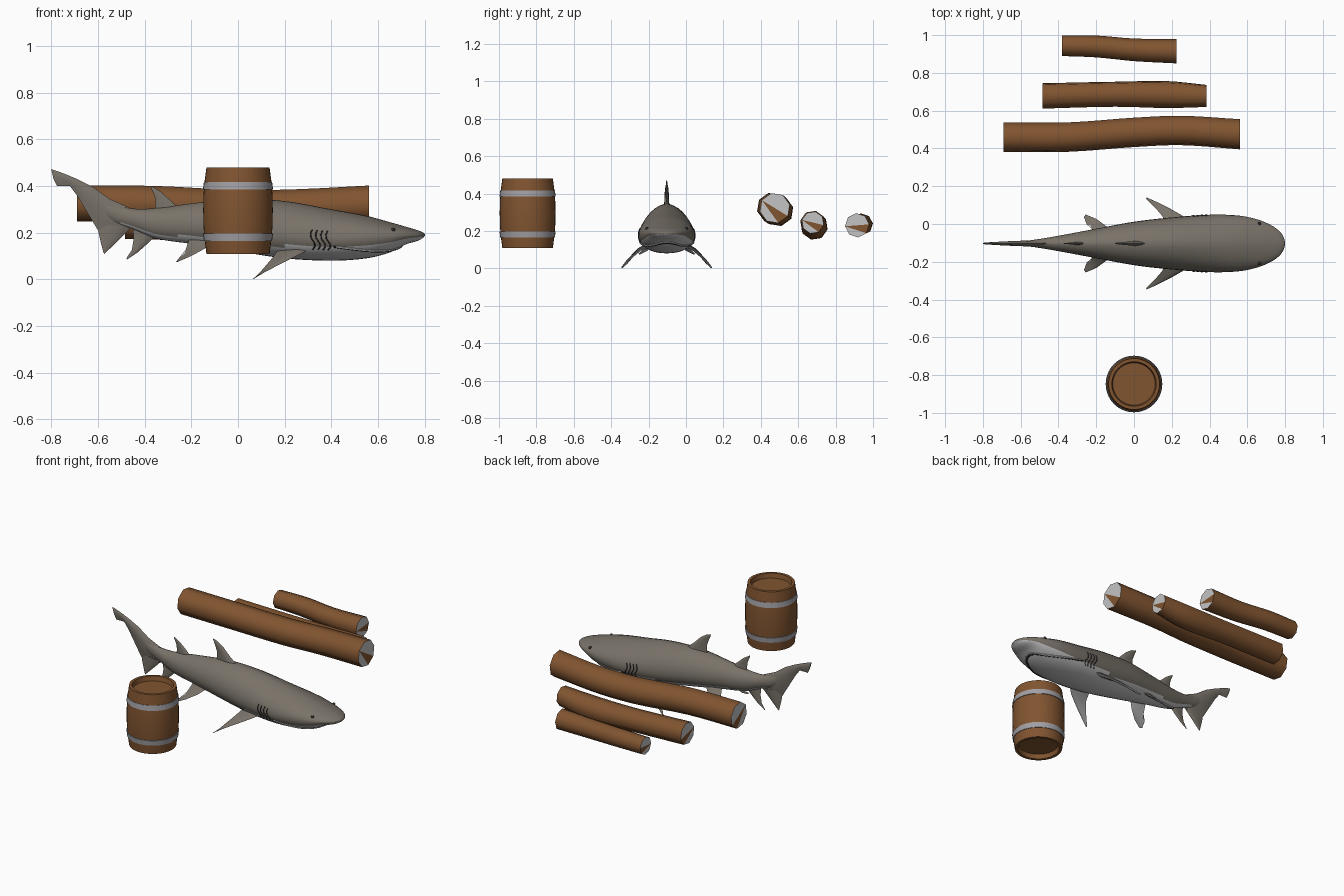
import bpy, bmesh, math
from mathutils import Vector

if "Cube" in bpy.data.objects:
    bpy.data.objects.remove(bpy.data.objects["Cube"])

CY = -0.103  # centre line of the shark


def material(name, rgb):
    m = bpy.data.materials.new(name)
    m.diffuse_color = (*rgb, 1)
    m.use_nodes = True
    m.node_tree.nodes["Principled BSDF"].inputs["Base Color"].default_value = m.diffuse_color
    return m


SKIN = material("grey skin", (0.19, 0.168, 0.14))
PALE = material("pale grey", (0.55, 0.55, 0.55))
DARK = material("dark slit", (0.03, 0.025, 0.025))
WOOD = material("brown wood", (0.22, 0.09, 0.03))
METAL = material("hoop metal", (0.36, 0.35, 0.37))


def finish(name, bm, mats, rule=None, angle=40):
    bmesh.ops.recalc_face_normals(bm, faces=bm.faces)
    bm.normal_update()
    if rule:
        for f in bm.faces:
            f.material_index = rule(f)
    me = bpy.data.meshes.new(name)
    bm.to_mesh(me)
    bm.free()
    ob = bpy.data.objects.new(name, me)
    bpy.context.collection.objects.link(ob)
    for m in mats:
        me.materials.append(m)
    bpy.ops.object.select_all(action='DESELECT')
    ob.select_set(True)
    bpy.context.view_layer.objects.active = ob
    bpy.ops.object.shade_smooth_by_angle(angle=math.radians(angle))
    return ob


def hermite(tab, x):
    """Smooth interpolation of table rows, keyed by their first column."""
    n = len(tab)
    i = max(k for k in range(n - 1) if k == 0 or tab[k][0] <= x)

    def slope(k, c):
        a, b = tab[max(k - 1, 0)], tab[min(k + 1, n - 1)]
        return (b[c] - a[c]) / (b[0] - a[0])
    h = tab[i + 1][0] - tab[i][0]
    t = (x - tab[i][0]) / h
    out = []
    for c in range(1, len(tab[0])):
        out.append((2*t**3 - 3*t*t + 1) * tab[i][c] + (t**3 - 2*t*t + t) * h * slope(i, c)
                   + (3*t*t - 2*t**3) * tab[i + 1][c] + (t**3 - t*t) * h * slope(i + 1, c))
    return out


def samples(tab, k):
    xs = [a[0] + (b[0] - a[0]) * j / k for a, b in zip(tab, tab[1:]) for j in range(k)]
    return xs + [tab[-1][0]]


def loft(rings, caps=True):
    bm = bmesh.new()
    vs = [[bm.verts.new(p) for p in r] for r in rings]
    n = len(rings[0])
    for a, b in zip(vs, vs[1:]):
        for i in range(n):
            j = (i + 1) % n
            bm.faces.new((a[i], a[j], b[j], b[i]))
    if caps:
        bm.faces.new(vs[0])
        bm.faces.new(vs[-1])
    return bm


# shark body: x, top, bottom, half width, height of widest point
BODY = [(-.64, .36, .32, .006, .34), (-.54, .325, .25, .018, .285),
        (-.45, .303, .215, .032, .26), (-.35, .305, .175, .05, .24),
        (-.2, .325, .152, .078, .23), (0, .345, .12, .115, .215),
        (.2, .335, .09, .138, .19), (.4, .30, .08, .152, .175),
        (.55, .272, .09, .148, .18), (.65, .245, .115, .128, .185),
        (.72, .225, .15, .1, .19), (.77, .21, .165, .065, .19),
        (.793, .2, .178, .032, .19), (.80, .193, .185, .006, .19)]


def skin_point(x, a, off=0.0):
    top, bot, hw, zw = hermite(BODY, x)
    c, s = math.cos(a), math.sin(a)
    e = 1.2 if s > 0 else 0.9
    y = math.copysign(abs(c) ** e, c) * (hw + off)
    z = zw + s * ((top - zw if s > 0 else zw - bot) + off)
    return Vector((x, CY + y, z))


bm = loft([[skin_point(x, math.tau * i / 32) for i in range(32)] for x in samples(BODY, 5)])
finish("shark_body", bm, [SKIN, PALE], lambda f: int(f.normal.z < -0.55))


def fin(name, sections, normal, thick, pale_below=False):
    """Lofts lens-shaped sections given as leading and trailing edge points."""
    rings = []
    nrm = Vector(normal).normalized()
    for k, (le, te) in enumerate(sections):
        le, te = Vector(le), Vector(te)
        w = thick * (1 - 0.8 * k / (len(sections) - 1))
        fr = ((0, 0), (.12, .6), (.35, 1), (.7, .5), (1, 0), (.7, -.5), (.35, -1), (.12, -.6))
        rings.append([le.lerp(te, t) + nrm * (w * h) for t, h in fr])
    finish(name, loft(rings), [SKIN, PALE],
           (lambda f: int(f.normal.z < -0.2)) if pale_below else None)


def flat(pairs):
    return [((a, CY, b), (c, CY, d)) for a, b, c, d in pairs]


# fins on the centre line: leading x, z then trailing x, z
Y = (0, 1, 0)
fin("front_dorsal_fin", flat([(.09, .32, -.08, .32), (.02, .375, -.075, .35), (-.03, .425, -.075, .39),
                              (-.07, .452, -.09, .43), (-.098, .46, -.10, .452)]), Y, .014)
fin("rear_dorsal_fin", flat([(-.25, .30, -.36, .29), (-.285, .335, -.352, .32),
                             (-.33, .375, -.357, .355), (-.37, .40, -.373, .392)]), Y, .01)
fin("anal_fin", flat([(-.35, .19, -.45, .22), (-.385, .155, -.447, .17),
                      (-.43, .115, -.455, .125), (-.475, .085, -.478, .09)]), Y, .009)
fin("tail_upper_lobe", flat([(-.45, .30, -.48, .20), (-.55, .345, -.60, .21), (-.62, .395, -.645, .285),
                             (-.69, .43, -.69, .36), (-.73, .447, -.72, .40), (-.77, .462, -.775, .40),
                             (-.80, .472, -.79, .43)]), Y, .018)
fin("tail_lower_lobe", flat([(-.46, .22, -.60, .24), (-.50, .18, -.597, .20),
                             (-.54, .14, -.587, .155), (-.573, .108, -.576, .114)]), Y, .01)

# paired fins and head details
PEC = [((.31, .10, .13), (.17, .09, .125)), ((.26, .145, .105), (.15, .145, .095)),
       ((.19, .185, .07), (.12, .18, .06)), ((.12, .22, .035), (.09, .21, .025)),
       ((.068, .243, .004), (.064, .236, .002))]
PEL = [((-.11, .06, .16), (-.21, .045, .17)), ((-.145, .09, .13), (-.225, .08, .125)),
       ((-.20, .13, .10), (-.25, .10, .095)), ((-.255, .153, .077), (-.265, .14, .075))]


def tube(name, pts, r, mat):
    rings = []
    for i, p in enumerate(pts):
        d = (pts[min(i + 1, len(pts) - 1)] - pts[max(i - 1, 0)]).normalized()
        u = d.orthogonal().normalized()
        v = d.cross(u)
        rings.append([p + u * r * math.cos(a) + v * r * math.sin(a)
                      for a in (math.tau * k / 6 for k in range(6))])
    finish(name, loft(rings), [mat])


for side, s in (("left", 1), ("right", -1)):
    def mirror(secs):
        return [tuple((x, CY + s * y, z) for x, y, z in pr) for pr in secs]
    fin(side + "_pectoral_fin", mirror(PEC), (0, .65 * s, .76), .012, True)
    fin(side + "_pelvic_fin", mirror(PEL), (0, .65 * s, .76), .009, True)
    for g in range(4):
        pts = []
        for k in range(7):
            a = -0.55 + 0.8 * k / 6
            pts.append(skin_point(.32 + .022 * g + .01 * math.sin(k), a if s > 0 else math.pi - a))
        tube(f"{side}_gill_{g + 1}", pts, .003, DARK)
    bm = bmesh.new()
    bmesh.ops.create_uvsphere(bm, u_segments=10, v_segments=6, radius=.009)
    bmesh.ops.translate(bm, verts=bm.verts, vec=skin_point(.665, .5 if s > 0 else math.pi - .5))
    finish(side + "_eye", bm, [DARK])


def mouth(off, x0):
    return [skin_point(x0 - .28 * abs(t) ** 2.2, -math.pi / 2 + t * 1.2, off)
            for t in (k / 16 - 1 for k in range(33))]


tube("mouth_line", mouth(0, .69), .005, DARK)
tube("teeth", mouth(0, .70), .005, PALE)


# barrel, turned from a profile
def lathe(name, profile, mat, closed=False):
    n = 40
    rings = [[(r * math.cos(math.tau * i / n), -.847 + r * math.sin(math.tau * i / n), z)
              for i in range(n)] for r, z in profile]
    if closed:
        rings.append(rings[0])
    bm = loft(rings, not closed)
    bmesh.ops.remove_doubles(bm, verts=bm.verts, dist=1e-5)
    finish(name, bm, [mat], angle=35)


lathe("barrel", [(.112, .135), (.118, .108), (.135, .108), (.143, .17), (.148, .23), (.149, .295),
                 (.148, .36), (.143, .42), (.135, .48), (.118, .48), (.112, .452)], WOOD)
for nm, z0, r0, r1 in (("lower_hoop", .165, .146, .150), ("upper_hoop", .385, .150, .146)):
    lathe(nm, [(r0, z0), (r1, z0 + .032), (r1 - .012, z0 + .032), (r0 - .012, z0)], METAL, True)

# logs: x, y, z, radius
LOGS = [[(-.69, .46, .325, .08), (-.35, .46, .322, .08), (0, .485, .305, .08),
         (.25, .495, .308, .08), (.56, .475, .322, .082)],
        [(-.485, .678, .24, .069), (-.1, .687, .23, .068), (.18, .685, .225, .073), (.385, .678, .245, .06)],
        [(-.38, .944, .235, .055), (-.2, .94, .235, .058), (0, .922, .228, .06), (.225, .915, .23, .065)]]
for k, tab in enumerate(LOGS):
    rings = []
    for x in samples(tab, 4):
        y, z, r = hermite(tab, x)
        rings.append([(x, y + r * math.cos(a), z + r * math.sin(a))
                      for a in (math.tau * (i + .4 * k + .3) / 8 for i in range(8))])
    bm = loft(rings, False)
    # pale sawn ends with one brown wedge across the middle
    bm.verts.ensure_lookup_table()
    for base in (0, len(bm.verts) - 8):
        v = [bm.verts[base + (i + 3) % 8] for i in range(8)]
        bm.faces.new(v[0:4]).material_index = 1
        bm.faces.new((v[0], v[3], v[4])).material_index = 0
        bm.faces.new([v[0]] + v[4:8]).material_index = 1
    finish(f"log_{k + 1}", bm, [WOOD, PALE], angle=50)
